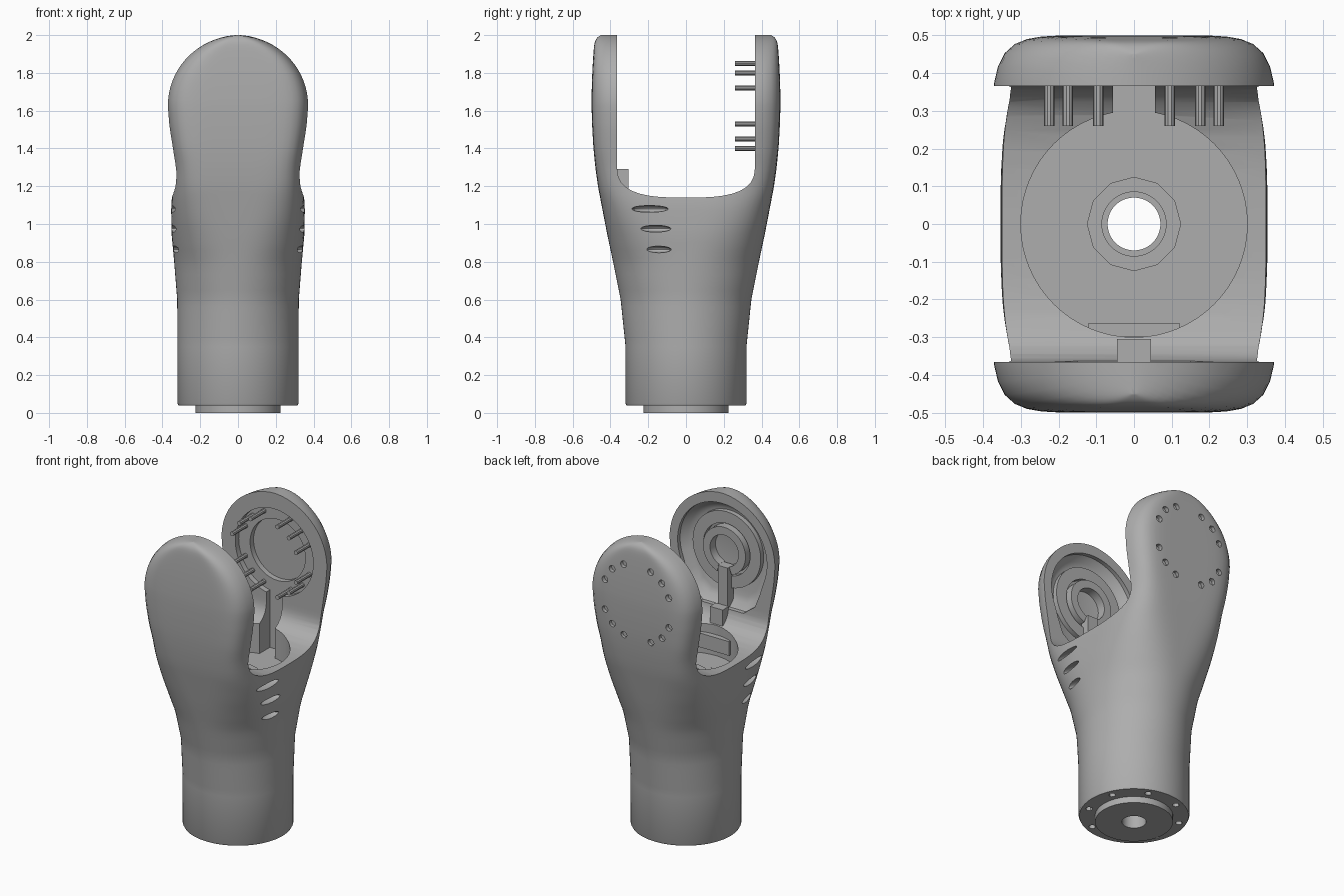
import bpy, bmesh
from math import sin, cos, pi, sqrt, radians
from mathutils import Vector, Matrix

if "Cube" in bpy.data.objects:
    bpy.data.objects.remove(bpy.data.objects["Cube"], do_unlink=True)

grey = bpy.data.materials.new("plain grey")
grey.use_nodes = True
grey.diffuse_color = (0.42, 0.42, 0.42, 1)
grey.node_tree.nodes["Principled BSDF"].inputs["Base Color"].default_value = grey.diffuse_color

HUB = 1.625      # height of the joint axis


def finish(name, bm):
    bmesh.ops.recalc_face_normals(bm, faces=bm.faces)
    mesh = bpy.data.meshes.new(name)
    bm.to_mesh(mesh)
    bm.free()
    mesh.materials.append(grey)
    ob = bpy.data.objects.new(name, mesh)
    bpy.context.collection.objects.link(ob)
    return ob


def loft(name, rings):
    bm = bmesh.new()
    loops = [[bm.verts.new(p) for p in ring] for ring in rings]
    n = len(loops[0])
    for low, high in zip(loops, loops[1:]):
        for i in range(n):
            j = (i + 1) % n
            bm.faces.new((low[i], low[j], high[j], high[i]))
    bm.faces.new(loops[0])
    bm.faces.new(loops[-1])
    return finish(name, bm)


def rod(name, start, end, r, sides=48):
    start, end = Vector(start), Vector(end)
    turn = (end - start).to_track_quat('Z', 'Y')
    circle = [turn @ Vector((r * cos(2 * pi * i / sides), r * sin(2 * pi * i / sides), 0))
              for i in range(sides)]
    return loft(name, [[p + c for c in circle] for p in (start, end)])


def box(name, centre, size, turn=0):
    bm = bmesh.new()
    bmesh.ops.create_cube(bm, size=1, matrix=Matrix.Translation(centre)
                          @ Matrix.Rotation(turn, 4, 'Z') @ Matrix.Diagonal((*size, 1)))
    return finish(name, bm)


def cut(ob, cutters):
    for c in cutters:
        c.hide_render = True
        mod = ob.modifiers.new("cut", 'BOOLEAN')
        mod.operation, mod.solver, mod.object = 'DIFFERENCE', 'EXACT', c
        bpy.context.view_layer.objects.active = ob
        bpy.ops.object.modifier_apply(modifier=mod.name)
        bpy.data.objects.remove(c, do_unlink=True)


def ring(name, r_in, r_out, y0, y1, gap=0):
    # ring around the joint axis, with an optional gap at its foot
    ang = [-pi / 2 + gap / 2 + (2 * pi - gap) * i / 48 for i in range(49)]
    sections = [[(r * cos(a), y, HUB + r * sin(a)) for r, y in
                 ((r_in, y0), (r_out, y0), (r_out, y1), (r_in, y1))] for a in ang]
    return loft(name, sections)


# Shell: keys are height, half width, half depth, squareness
keys = [(0.04, .315, .315, 2), (0.05, .32, .32, 2), (0.35, .32, .32, 2), (0.6, .322, .346, 2),
        (0.8, .338, .386, 2.2), (0.95, .352, .418, 2.8), (1.1, .354, .447, 3.8),
        (1.2, .343, .466, 5), (1.3, .34, .48, 6), (1.4, .351, .49, 7),
        (1.52, .37, .497, 7), (1.625, .378, .5, 7)]


def section(z):
    for lo, hi in zip(keys, keys[1:]):
        if z <= hi[0]:
            t = (z - lo[0]) / (hi[0] - lo[0])
            return [p + (q - p) * t for p, q in zip(lo[1:], hi[1:])]


def shell_ring(z, a, b, n, count=96):
    pts = []
    for i in range(count):
        c, s = cos(2 * pi * i / count), sin(2 * pi * i / count)
        k = (abs(c) ** n + abs(s) ** n) ** (-1 / n)
        pts.append((a * c * k, b * s * k, z))
    return pts


levels = [0.04, 0.05] + [0.35 + 0.0425 * i for i in range(31)]
rings = [shell_ring(z, *section(min(z, HUB))) for z in levels]
for i in range(1, 19):
    u = i / 18 * pi / 2
    side, rise = cos(u), sin(u)
    depth = 0.5 - 0.018 * rise ** 2 - 0.032 * rise ** 24
    rings.append(shell_ring(HUB + 0.375 * rise, max(0.378 * side, 0.012), depth, 7 - 3 * rise ** 4))
shell = loft("fork_shell", rings)

# Slot between the arms
slot = [(-0.365, 2.2)]
for i in range(25):
    c, s = -cos(pi * i / 24), sin(pi * i / 24)
    k = (abs(c) ** 3 + s ** 3) ** (-1 / 3)
    slot.append((0.365 * c * k, 1.32 - 0.18 * s * k))
slot.append((0.365, 2.2))
cut(shell, [loft("slot_cutter", [[(x, y, z) for y, z in slot] for x in (-1, 1)]),
            rod("well_cutter", (0, 0, 0.99), (0, 0, 1.4), 0.3, 64),
            rod("bore_cutter", (0, 0, -0.2), (0, 0, 1.2), 0.07)])

# Teardrop pocket in the front arm, narrowing inward
pocket = [(0.315 * cos(a), 0.31 * sin(a)) for a in [radians(-15 + 210 * i / 36) for i in range(37)]]
pocket += [(-0.265, -0.2), (-0.23, -0.29), (-0.15, -0.35), (0.15, -0.35), (0.23, -0.29), (0.265, -0.2)]
cut(shell, [loft("pocket_cutter", [[(x * f, y, HUB + z * f) for x, z in pocket]
                                   for y, f in ((-0.3, 1), (-0.39, 1), (-0.425, 0.9), (-0.44, 0.8))])])

# Stepped round recess and cable channel in the back arm
cut(shell, [rod("recess_cutter", (0, 0.3, HUB), (0, 0.40, HUB), 0.275),
            rod("deep_recess_cutter", (0, 0.3, HUB), (0, 0.435, HUB), 0.195),
            box("channel_cutter", (0, 0.31, 1.22), (0.11, 0.18, 0.46))])

# Screw holes behind the pins, and holes in the base
spots = [(sx * x, sz * z) for x, z in ((.225, .095), (.175, .175), (.095, .225))
         for sx in (-1, 1) for sz in (-1, 1)]
cut(shell, [rod("screw_cutter", (x, 0.47, HUB + z), (x, 0.6, HUB + z), 0.021, 12) for x, z in spots])
cut(shell, [rod("base_cutter", (.272 * cos(a), .272 * sin(a), 0), (.272 * cos(a), .272 * sin(a), .08), .02, 12)
            for a in [pi / 8 + pi / 4 * i for i in range(8)]])

# Lens-shaped vents on both sides
vents = []
for side in (-1, 1):
    for y, z, half in ((-0.19, 1.08, 0.1), (-0.16, 0.975, 0.083), (-0.15, 0.865, 0.072)):
        bm = bmesh.new()
        bmesh.ops.create_uvsphere(bm, u_segments=24, v_segments=12, radius=1,
                                  matrix=Matrix.Translation((side * 0.34, y, z))
                                  @ Matrix.Diagonal((0.045, half, 0.018, 1)))
        vents.append(finish("vent_cutter", bm))
cut(shell, vents)

# Base disc
base = rod("base_disc", (0, 0, 0), (0, 0, 0.05), 0.225, 64)
cut(base, [rod("bore_cutter", (0, 0, -0.1), (0, 0, 0.1), 0.07)])

# Faceted collar and two plates on the well floor
collar = rod("floor_collar", (0, 0, 0.985), (0, 0, 1.0), 0.125, 12)
cut(collar, [rod("collar_cutter", (0, 0, 0.9), (0, 0, 1.1), 0.085)])
plates = [box("floor_plate", (x, y, 0.99), (0.11, 0.055, 0.006), pi / 4)
          for x, y in ((-0.175, -0.125), (-0.125, -0.175))]

# Front arm bearing seat
seat = ring("bearing_seat", 0.165, 0.24, -0.45, -0.41)
collar_c = ring("split_collar", 0.10, 0.15, -0.45, -0.385, 0.7)

# Bracket hanging from the front arm
plate = box("bracket_plate", (0, -0.28, 1.08), (0.24, 0.035, 0.09))
strap = box("bracket_strap", (0, -0.335, 1.19), (0.09, 0.06, 0.2))
tongue = box("bracket_tongue", (0, -0.40, 1.40), (0.07, 0.06, 0.26))

# Pins on the back arm
pins = [rod("joint_pin", (x, 0.26, HUB + z), (x, 0.42, HUB + z), 0.014, 10) for x, z in spots]

# Smooth the round parts and keep their edges sharp
bpy.ops.object.select_all(action='DESELECT')
for ob in [shell, base, seat, collar_c] + pins:
    ob.select_set(True)
bpy.context.view_layer.objects.active = shell
bpy.ops.object.shade_smooth_by_angle(angle=radians(30))
